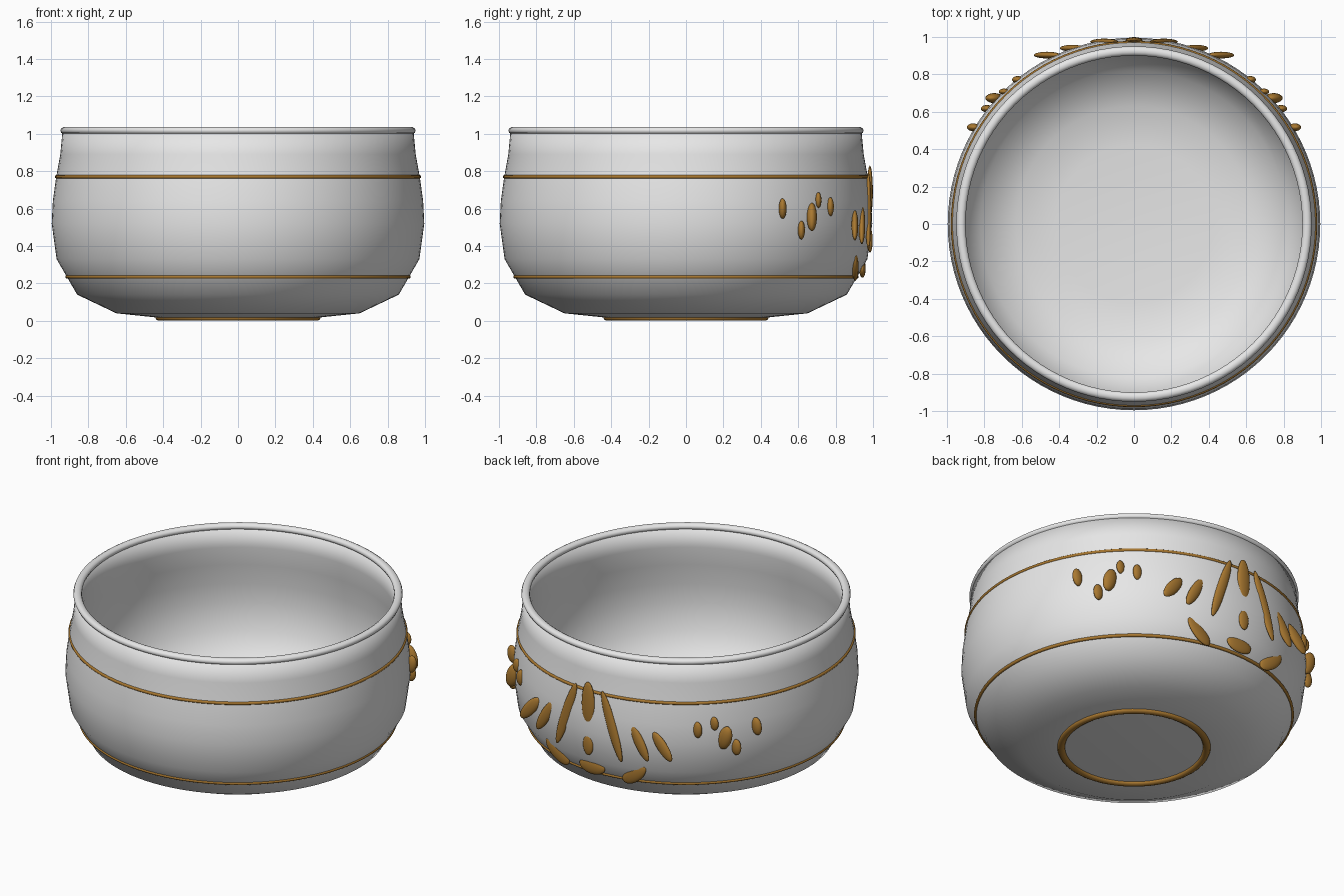
import bpy, bmesh, math
from mathutils import Matrix, Vector

if "Cube" in bpy.data.objects:
    bpy.data.objects.remove(bpy.data.objects["Cube"])


def material(name, rgb):
    m = bpy.data.materials.new(name)
    m.diffuse_color = (*rgb, 1)
    m.use_nodes = True
    m.node_tree.nodes["Principled BSDF"].inputs["Base Color"].default_value = m.diffuse_color
    return m


GREY = material("pale_grey_glaze", (0.8, 0.8, 0.8))
GOLD = material("gold", (0.40, 0.19, 0.03))


def finish(name, bm, mat):
    bmesh.ops.recalc_face_normals(bm, faces=bm.faces)
    for f in bm.faces:
        f.smooth = True
    me = bpy.data.meshes.new(name)
    bm.to_mesh(me)
    bm.free()
    me.materials.append(mat)
    ob = bpy.data.objects.new(name, me)
    bpy.context.collection.objects.link(ob)
    return ob


def lathe(name, profile, mat, steps=96, closed=False):
    """Spin an (r, z) profile around the z axis."""
    bm = bmesh.new()
    vs = [bm.verts.new((r, 0, z)) for r, z in profile]
    pairs = list(zip(vs, vs[1:])) + ([(vs[-1], vs[0])] if closed else [])
    es = [bm.edges.new(p) for p in pairs]
    bmesh.ops.spin(bm, geom=vs + es, cent=(0, 0, 0), axis=(0, 0, 1),
                   angle=math.tau, steps=steps, use_duplicate=False)
    bmesh.ops.remove_doubles(bm, verts=bm.verts, dist=1e-4)
    return finish(name, bm, mat)


def ring(name, radius, z, rr, rz, mat, sides=10):
    pts = [(radius + rr * math.cos(math.tau * i / sides),
            z + rz * math.sin(math.tau * i / sides)) for i in range(sides)]
    return lathe(name, pts, mat, closed=True)


def petal(name, centre, half, lean):
    """Flattened ellipsoid; a positive lean tips its top towards +x."""
    bm = bmesh.new()
    bmesh.ops.create_uvsphere(bm, u_segments=20, v_segments=12, radius=1)
    m = (Matrix.Translation(Vector(centre))
         @ Matrix.Rotation(math.radians(lean), 4, 'Y')
         @ Matrix.Diagonal((*half, 1)))
    bmesh.ops.transform(bm, matrix=m, verts=bm.verts)
    return finish(name, bm, GOLD)


# bowl wall: outside from the base up, over the lip, then down the inside
lathe("bowl", [
    (0, 0.015), (0.43, 0.017), (0.65, 0.04), (0.86, 0.14), (0.97, 0.33),
    (0.996, 0.52), (0.99, 0.64), (0.972, 0.77), (0.95, 0.89), (0.938, 1.02),
    (0.91, 1.02), (0.905, 0.89), (0.925, 0.77), (0.943, 0.64), (0.947, 0.52),
    (0.92, 0.35), (0.82, 0.18), (0.63, 0.085), (0.42, 0.06), (0, 0.06)], GREY)
ring("rim", 0.925, 1.017, 0.025, 0.02, GREY)

# gold bands and foot ring
ring("upper_band", 0.969, 0.77, 0.01, 0.01, GOLD)
ring("lower_band", 0.913, 0.235, 0.01, 0.01, GOLD)
ring("foot_ring", 0.42, 0.016, 0.022, 0.016, GOLD)

# flower on the back: centre line petals
petal("top_petal", (0, 0.983, 0.69), (0.045, 0.016, 0.14), 0)
petal("heart_petal", (0, 0.984, 0.43), (0.035, 0.014, 0.065), 0)
petal("base_petal", (0, 0.943, 0.28), (0.09, 0.018, 0.05), 0)

# mirrored petals and berries; the berries lean the same way on both sides
for side, s in (("left", -1), ("right", 1)):
    petal(f"{side}_long_petal", (s * 0.16, 0.975, 0.585), (0.032, 0.016, 0.22), -18 * s)
    petal(f"{side}_middle_petal", (s * 0.33, 0.94, 0.515), (0.034, 0.018, 0.12), -30 * s)
    petal(f"{side}_outer_petal", (s * 0.465, 0.903, 0.51), (0.037, 0.018, 0.1), -40 * s)
    petal(f"{side}_lower_petal", (s * 0.27, 0.905, 0.288), (0.048, 0.018, 0.1), 50 * s)
    for i, (x, y, z, hx, hy, hz, lean) in enumerate((
            (0.86, 0.517, 0.60, 0.033, 0.021, 0.055, 8),
            (0.787, 0.617, 0.485, 0.032, 0.019, 0.05, 0),
            (0.747, 0.673, 0.555, 0.043, 0.027, 0.078, -18),
            (0.695, 0.708, 0.645, 0.028, 0.016, 0.042, 0),
            (0.622, 0.772, 0.61, 0.03, 0.019, 0.05, 0))):
        petal(f"{side}_berry_{i + 1}", (s * x, y, z), (hx, hy, hz), lean)
